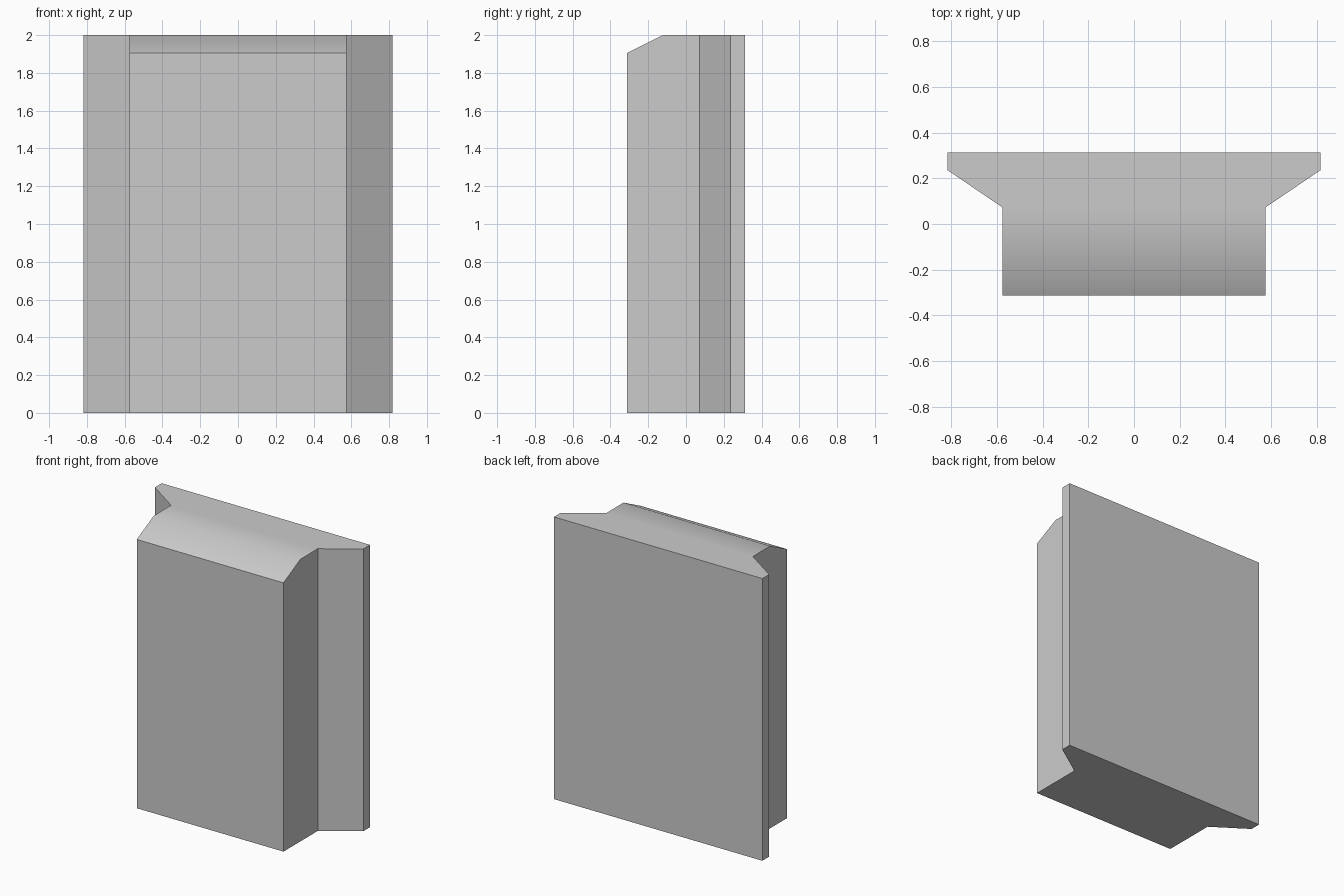
import bpy, bmesh
from mathutils import Vector

cube = bpy.data.objects.get("Cube")
if cube:
    bpy.data.objects.remove(cube, do_unlink=True)

# One plain grey material
grey = bpy.data.materials.new("plain grey")
grey.use_nodes = True
colour = (0.6, 0.6, 0.6, 1)
grey.diffuse_color = colour
grey.node_tree.nodes["Principled BSDF"].inputs["Base Color"].default_value = colour

# Half of the plan outline, front to back, mirrored to the other side
half = [(0.575, -0.312), (0.575, 0.072), (0.817, 0.236), (0.817, 0.312)]
outline = half + [(-x, y) for x, y in reversed(half)]
height = 2.0

# Extrude the outline upward
bm = bmesh.new()
base = bm.faces.new([bm.verts.new((x, y, 0)) for x, y in outline])
top = bmesh.ops.extrude_face_region(bm, geom=[base], use_keep_orig=True)["geom"]
bmesh.ops.translate(bm, vec=(0, 0, height),
                    verts=[v for v in top if isinstance(v, bmesh.types.BMVert)])

# Slice the sloped bevel along the top front edge and cap it
slope_start = Vector((0, -0.312, 1.905))
slope_end = Vector((0, -0.122, height))
run = slope_end - slope_start
cut = bmesh.ops.bisect_plane(bm, geom=bm.verts[:] + bm.edges[:] + bm.faces[:],
                             plane_co=slope_start, plane_no=(0, -run.z, run.y),
                             clear_outer=True)["geom_cut"]
bmesh.ops.edgeloop_fill(bm, edges=[e for e in cut if isinstance(e, bmesh.types.BMEdge)])
bmesh.ops.recalc_face_normals(bm, faces=bm.faces)

mesh = bpy.data.meshes.new("flanged_block")
bm.to_mesh(mesh)
bm.free()
mesh.materials.append(grey)
block = bpy.data.objects.new("flanged_block", mesh)
bpy.context.collection.objects.link(block)

# Smooth the shallow bevel crease, keep the rest sharp
bpy.context.view_layer.objects.active = block
block.select_set(True)
bpy.ops.object.shade_smooth_by_angle(angle=0.524)
